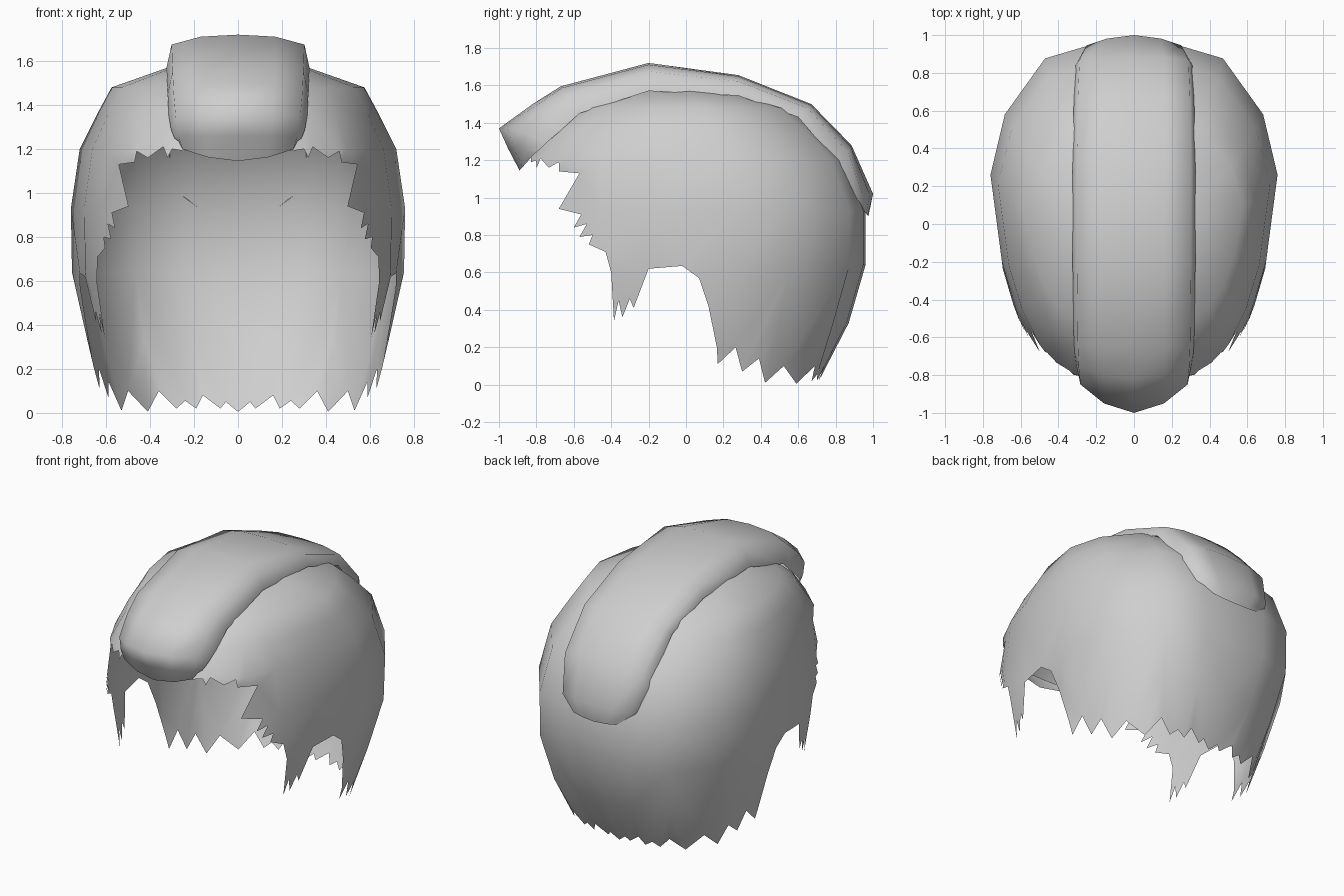
import bpy, math
from mathutils import Vector
from mathutils.geometry import delaunay_2d_cdt

if "Cube" in bpy.data.objects:
    bpy.data.objects.remove(bpy.data.objects["Cube"])

hair = bpy.data.materials.new("hair_grey")
hair.diffuse_color = (0.62, 0.62, 0.62, 1)
hair.use_nodes = True
hair.node_tree.nodes["Principled BSDF"].inputs["Base Color"].default_value = hair.diffuse_color

# Dome levels from crown to nape: z, half width, centre y, front y, back y
LEVELS = [
    (1.60, 0.001, -0.03, -0.031, -0.029),
    (1.57, 0.32, 0.0, -0.30, 0.25),
    (1.48, 0.575, 0.05, -0.59, 0.555),
    (1.36, 0.64, 0.08, -0.75, 0.70),
    (1.20, 0.72, 0.15, -0.88, 0.855),
    (0.93, 0.76, 0.2, -0.91, 0.96),
    (0.64, 0.755, 0.18, -0.98, 0.96),
    (0.33, 0.685, 0.12, -1.0, 0.87),
    (0.0, 0.61, 0.08, -1.0, 0.70),
]
# Half outline of every level, back to front, in units of width and depth
OUTLINE = [(0, 1), (.3, .985), (.62, .89), (.9, .5), (1, .08), (.92, -.36),
           (.82, -.59), (.69, -.77), (.5, -.9), (.26, -.97), (0, -1)]
LAST = len(LEVELS) - 1


def section(level):
    i = min(int(level), LAST - 1)
    f = level - i
    return [p + (q - p) * f for p, q in zip(LEVELS[i], LEVELS[i + 1])]


def level_at(z):
    for i in range(LAST):
        top, low = LEVELS[i][0], LEVELS[i + 1][0]
        if z >= low:
            return i + (top - z) / (top - low)
    return LAST


def gauge(p):
    """Level of a point in the flat pattern of nested outlines."""
    best = 0
    for (ax, ay), (bx, by) in zip(OUTLINE, OUTLINE[1:]):
        nx, ny = ay - by, bx - ax
        best = max(best, (nx * abs(p.x) + ny * p.y) / (nx * ax + ny * ay))
    return best


def surface(p):
    level = gauge(p)
    z, a, cy, yf, yb = section(min(level, LAST))
    if level < 1e-6:
        return (0, cy, z)
    c, s = p.x / level, p.y / level
    return (a * c, cy + s * ((yb - cy) if s > 0 else (cy - yf)), z)


def from_side(y, z):
    level = level_at(z)
    _, a, cy, yf, yb = section(level)
    t = (y - cy) / ((yb - cy) if y > cy else (cy - yf))
    t = max(-1, min(1, t))
    for (ax, ay), (bx, by) in zip(OUTLINE, OUTLINE[1:]):
        if ay >= t >= by:
            return Vector((ax + (bx - ax) * (ay - t) / (ay - by), t)) * level


def from_front(x, z, back):
    level = level_at(z)
    c = min(.99, x / section(level)[1])
    line = OUTLINE if back else OUTLINE[::-1]
    for (ax, ay), (bx, by) in zip(line, line[1:]):
        if ax <= c <= bx:
            return Vector((c, ay + (by - ay) * (c - ax) / (bx - ax))) * level


# Jagged hem of one half: nape (x, z), side (y, z), fringe (x, z)
nape = [(0, .005), (.055, .05), (.08, .02), (.16, .08), (.19, .02), (.24, .055),
        (.28, .02), (.36, .10), (.41, .005), (.50, .10), (.53, .01)]
side = [(.39, .14), (.30, .07), (.265, .20), (.17, .11), (.165, .20), (.12, .42),
        (.07, .57), (-.02, .635), (-.20, .62), (-.28, .41), (-.30, .46),
        (-.34, .36), (-.36, .45), (-.385, .34), (-.40, .60), (-.43, .71),
        (-.52, .75), (-.50, .80), (-.57, .79), (-.53, .86), (-.60, .84),
        (-.56, .91), (-.68, .94), (-.57, 1.13)]
fringe = [(.47, 1.14), (.46, 1.19), (.41, 1.16), (.34, 1.21), (.32, 1.16),
          (.30, 1.20), (.24, 1.19), (.20, 1.22), (.10, 1.19), (0, 1.20)]
half = ([from_front(x, z, True) for x, z in nape] + [from_side(y, z) for y, z in side]
        + [from_front(x, z, False) for x, z in fringe])
hem = half + [Vector((-p.x, p.y)) for p in half[-2:0:-1]]
hem.reverse()  # counter-clockwise seen from above

# Interior points on every level, trimmed by the hem
ring = OUTLINE + [(-x, y) for x, y in OUTLINE[-2:0:-1]]
inner = [Vector((0, 0))]
for i in range(1, LAST + 1):
    inner += [Vector(p) * i for p in ring]
n = len(hem)
verts2, _, faces, *_ = delaunay_2d_cdt(
    hem + inner, [(i, (i + 1) % n) for i in range(n)], [list(range(n))], 1, 1e-5)


def make(name, verts, polys):
    me = bpy.data.meshes.new(name)
    me.from_pydata(verts, [], polys)
    me.validate()
    me.materials.append(hair)
    ob = bpy.data.objects.new(name, me)
    bpy.context.collection.objects.link(ob)
    for p in me.polygons:
        p.use_smooth = True
    return ob


# Keep only the triangles inside the hem, and drop loose points
used = sorted({i for f in faces for i in f})
index = {v: k for k, v in enumerate(used)}
make("hair_shell", [surface(verts2[i]) for i in used],
     [[index[i] for i in f] for f in faces])

# Raised central strip: centre y, z, edge y, z, edge half width, roundness of the end
STRIP = [
    (-.89, 1.145, -.81, 1.235, .27, 1),
    (-.95, 1.26, -.79, 1.25, .29, 1),
    (-1.0, 1.37, -.75, 1.29, .305, 1),
    (-.82, 1.50, -.68, 1.35, .315, .5),
    (-.67, 1.595, -.57, 1.45, .32, 0),
    (-.20, 1.72, -.20, 1.57, .325, 0),
    (.28, 1.655, .28, 1.545, .325, 0),
    (.67, 1.50, .60, 1.43, .32, 0),
    (.885, 1.28, .84, 1.15, .31, .2),
    (1.0, 1.02, .91, 1.0, .27, 1),
    (.975, .90, .955, .925, .17, 1),
]
# Cross-section: fraction of half width, rise to the centre, rise at a rounded end
CROSS = [(-1, 0, 0), (-.93, .70, .40), (-.52, .94, .80), (0, 1, 1),
         (.52, .94, .80), (.93, .70, .40), (1, 0, 0)]
sv = []
for cy, cz, ey, ez, w, e in STRIP:
    for fx, fr, fe in CROSS:
        fy = fr + (fe - fr) * e
        # the very ends close in a shallow V, so height follows the rounded rise there
        fz = fy if cz < 1.2 else fr
        sv.append((fx * w, ey + (cy - ey) * fy, ez + (cz - ez) * fz))
m = len(CROSS)
sf = [(r * m + c, r * m + c + 1, (r + 1) * m + c + 1, (r + 1) * m + c)
      for r in range(len(STRIP) - 1) for c in range(m - 1)]
make("hair_strip", sv, sf)
